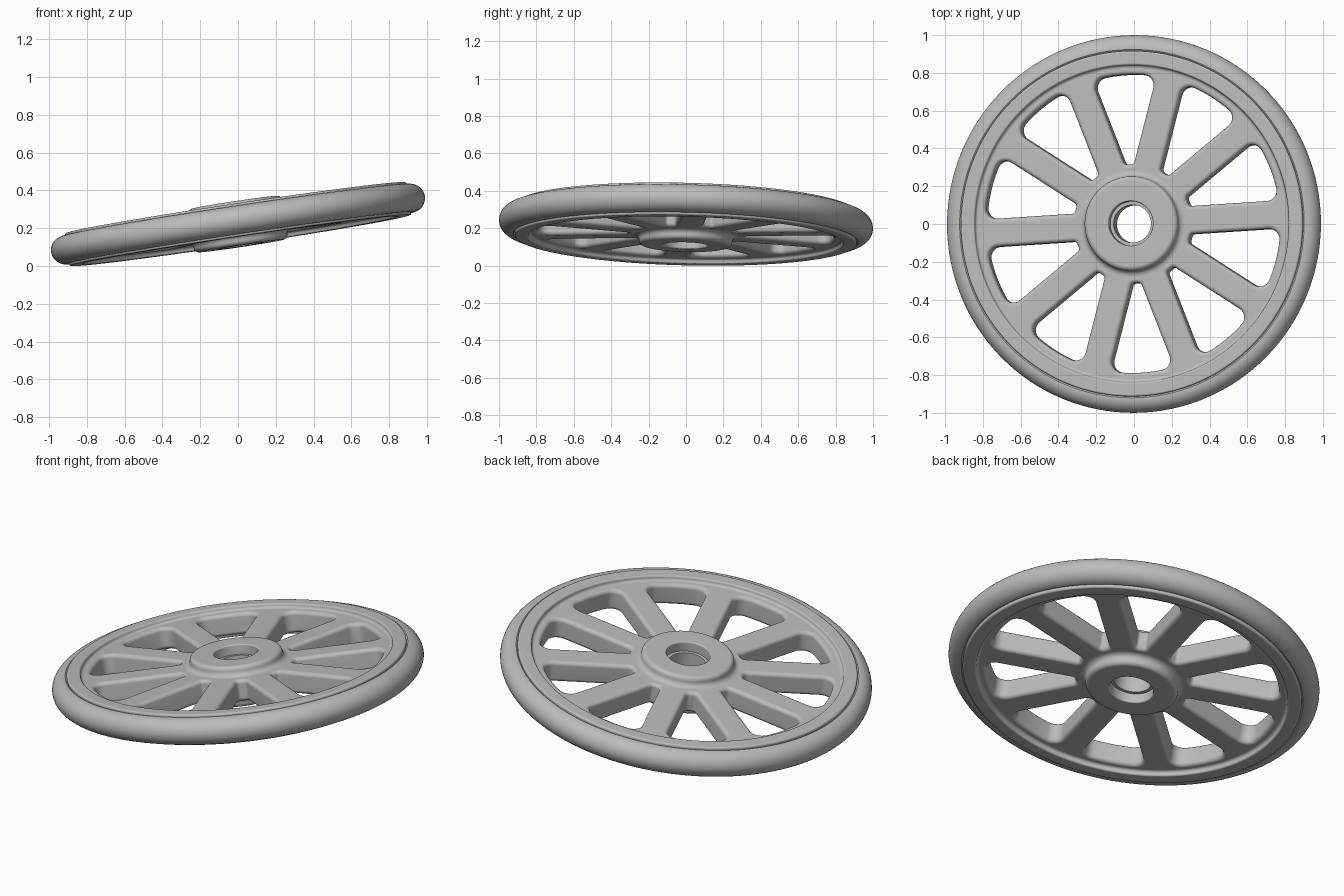
import bpy, bmesh, math
from mathutils import Vector, Matrix

if "Cube" in bpy.data.objects:
    bpy.data.objects.remove(bpy.data.objects["Cube"], do_unlink=True)

SPOKES = 10
SPOKE_ANGLE = math.radians(3.6)
HALF_SPOKE = 0.074
WEB = 0.062            # half thickness of the spoked web
ROUND = 0.022          # edge rounding on the web
TILT = Vector((0, 0, 1)).rotation_difference(Vector((-0.15, 0.025, 1))).to_matrix().to_4x4()
PLACE = Matrix.Translation((0, 0, 0.222)) @ TILT

grey = bpy.data.materials.new("plain_grey")
grey.use_nodes = True
COLOUR = (0.5, 0.5, 0.5, 1)
grey.diffuse_color = COLOUR
grey.node_tree.nodes["Principled BSDF"].inputs["Base Color"].default_value = COLOUR


def finish(name, bm):
    bmesh.ops.recalc_face_normals(bm, faces=bm.faces)
    bm.transform(PLACE)
    mesh = bpy.data.meshes.new(name)
    bm.to_mesh(mesh)
    bm.free()
    obj = bpy.data.objects.new(name, mesh)
    bpy.context.collection.objects.link(obj)
    mesh.materials.append(grey)
    bpy.ops.object.select_all(action='DESELECT')
    obj.select_set(True)
    bpy.context.view_layer.objects.active = obj
    bpy.ops.object.shade_smooth_by_angle(angle=math.radians(35))
    weighted = obj.modifiers.new("weighted_normals", 'WEIGHTED_NORMAL')
    weighted.keep_sharp = True
    return obj


def bridge(bm, a, b):
    for i in range(len(a)):
        j = (i + 1) % len(a)
        bm.faces.new((a[i], a[j], b[j], b[i]))


def arc(cr, cz, rad, start, end, steps=6):
    """Points of a rounded corner in the (radius, height) plane."""
    angles = [math.radians(start + (end - start) * i / steps) for i in range(steps + 1)]
    return [(cr + rad * math.cos(a), cz + rad * math.sin(a)) for a in angles]


def lathe(name, upper, segments=128):
    """Revolve an upper half profile, mirrored below, into a closed ring."""
    profile = upper + [(r, -z) for r, z in reversed(upper)]
    bm = bmesh.new()
    rings = []
    for r, z in profile:
        rings.append([bm.verts.new((r * math.cos(t), r * math.sin(t), z))
                      for t in (2 * math.pi * i / segments for i in range(segments))])
    for a, b in zip(rings, rings[1:] + rings[:1]):
        bridge(bm, a, b)
    return finish(name, bm)


def window(grow, turn):
    """Rounded opening between two spokes, widened by grow."""
    half = math.pi / SPOKES
    along = Vector((math.cos(half), math.sin(half)))
    across = Vector((-math.sin(half), math.cos(half)))

    def corner(centre_radius, rad, start, end):
        off = HALF_SPOKE + rad
        c = along * math.sqrt(centre_radius ** 2 - off ** 2) - across * off
        base = math.atan2(c.y, c.x)
        start = base if start is None else start
        end = base + math.pi if end is None else end
        angles = [start + (end - start) * i / 8 for i in range(9)]
        return [c + (rad + grow) * Vector((math.cos(a), math.sin(a))) for a in angles], base

    side = half + math.pi / 2
    outer, edge = corner(0.79 - 0.055, 0.055, None, side)
    inner, _ = corner(0.315 + 0.02, 0.02, side, None)
    rim = [(0.79 + grow) * Vector((math.cos(edge * i / 5), math.sin(edge * i / 5)))
           for i in range(5)]
    upper = rim + outer + inner
    lower = [Vector((p.x, -p.y)) for p in reversed(upper[1:])]
    turn_matrix = Matrix.Rotation(turn, 2)
    return [turn_matrix @ p for p in upper + lower]


# Spoked web: two flat faces with rounded openings
bm = bmesh.new()
caps = {1: [], -1: []}
levels = [(ROUND * (1 - math.sin(t)), WEB - ROUND + ROUND * math.cos(t))
          for t in (math.pi / 2 * i / 5 for i in range(6))]
levels += [(g, -z) for g, z in reversed(levels)]
for k in range(SPOKES):
    turn = SPOKE_ANGLE + (k + 0.5) * 2 * math.pi / SPOKES
    loops = [[bm.verts.new((p.x, p.y, z)) for p in window(g, turn)] for g, z in levels]
    for a, b in zip(loops, loops[1:]):
        bridge(bm, a, b)
    caps[1].append(loops[0])
    caps[-1].append(loops[-1])
for sign, loops in caps.items():
    loops.append([bm.verts.new((0.87 * math.cos(t), 0.87 * math.sin(t), sign * WEB))
                  for t in (2 * math.pi * i / 128 for i in range(128))])
    edges = []
    for loop in loops:
        for a, b in zip(loop, loop[1:] + loop[:1]):
            edges.append(bm.edges.get((a, b)) or bm.edges.new((a, b)))
    bmesh.ops.triangle_fill(bm, use_beauty=True, edges=edges, normal=(0, 0, sign))
# Remove the web under the hub bore
bore = [f for f in bm.faces if f.calc_center_median().length < 0]
bmesh.ops.bisect_plane(bm, geom=bm.verts[:] + bm.edges[:] + bm.faces[:],
                       plane_co=(0, 0, 0), plane_no=(0, 0, 1))
web = finish("spoked_web", bm)

# Cutter opening the web inside the hub
bpy.ops.mesh.primitive_cylinder_add(vertices=96, radius=0.16, depth=0.5)
cutter = bpy.context.object
cutter.name = "bore_cutter"
cutter.matrix_world = PLACE
cutter.hide_render = True
cutter.hide_viewport = True
cut = web.modifiers.new("bore", 'BOOLEAN')
cut.operation = 'DIFFERENCE'
cut.object = cutter
web.modifiers.move(1, 0)

# Hub with rounded shoulder, flared foot and stepped bore
lathe("hub", [(0.1, 0.06), (0.118, 0.06)] + arc(0.126, 0.109, 0.008, 180, 90, 3)
      + arc(0.225, 0.092, 0.025, 90, 0) + arc(0.28, 0.092, 0.03, 180, 270))

# Raised rim flange
lathe("rim", arc(0.825, 0.077, 0.015, 270, 360, 4) + arc(0.85, 0.0775, 0.01, 180, 90, 4)
      + arc(0.905, 0.0775, 0.01, 90, 0, 4) + [(0.915, 0.06)])

# Rounded tyre
lathe("tyre", [(0.9, 0.06), (0.917, 0.07)] + arc(0.925, 0, 0.075, 92, 0, 14)[:-1] + [(1.0, 0.002)])
